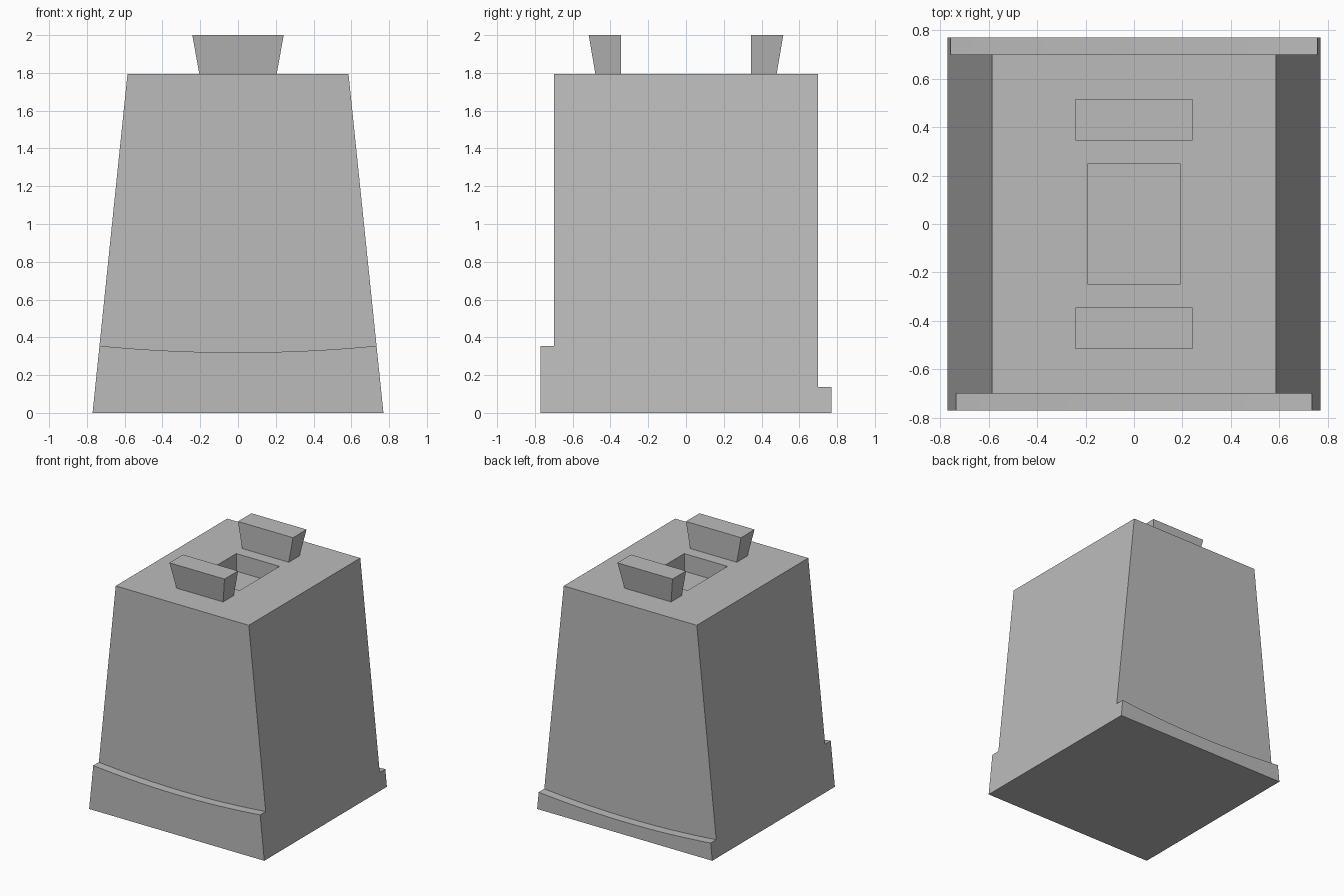
import bpy
import bmesh

if "Cube" in bpy.data.objects:
    bpy.data.objects.remove(bpy.data.objects["Cube"], do_unlink=True)

grey = bpy.data.materials.new("plain_grey")
grey.use_nodes = True
grey.diffuse_color = (0.5, 0.5, 0.5, 1)
grey.node_tree.nodes["Principled BSDF"].inputs["Base Color"].default_value = (0.5, 0.5, 0.5, 1)

HEIGHT, BASE_W, TOP_W = 1.795, 0.77, 0.585
WALL_Y, LIP_Y = 0.70, 0.77
SEGMENTS = 16


def half_width(z):
    return BASE_W + (TOP_W - BASE_W) * z / HEIGHT


def finish(bm, name):
    bmesh.ops.recalc_face_normals(bm, faces=bm.faces)
    mesh = bpy.data.meshes.new(name)
    bm.to_mesh(mesh)
    bm.free()
    mesh.materials.append(grey)
    obj = bpy.data.objects.new(name, mesh)
    bpy.context.collection.objects.link(obj)
    return obj


def rectangle(bm, hx, hy, z):
    return [bm.verts.new((sx * hx, sy * hy, z))
            for sx, sy in ((-1, -1), (1, -1), (1, 1), (-1, 1))]


def ring(bm, a, b):
    for i in range(4):
        j = (i + 1) % 4
        bm.faces.new((a[i], a[j], b[j], b[i]))


def arc(bm, y, edge_z, sag):
    # Dished upper edge of a lip, running from -x to +x
    w = half_width(edge_z)
    ts = [2 * i / SEGMENTS - 1 for i in range(SEGMENTS + 1)]
    return [bm.verts.new((t * w, y, edge_z - sag * (1 - t * t))) for t in ts]


# Tapered body with a dished lip on front and back, and a square socket on top
bm = bmesh.new()
base = rectangle(bm, BASE_W, LIP_Y, 0)
top = rectangle(bm, TOP_W, WALL_Y, HEIGHT)
bm.faces.new(base)

front_outer, front_inner = [arc(bm, y, 0.355, 0.035) for y in (-LIP_Y, -WALL_Y)]
back_outer, back_inner = [arc(bm, y, 0.137, 0.035) for y in (LIP_Y, WALL_Y)]
for outer, inner, (l, r) in ((front_outer, front_inner, (0, 1)),
                             (back_outer, back_inner, (3, 2))):
    bm.faces.new([base[l], base[r]] + outer[::-1])
    bm.faces.new([top[l], top[r]] + inner[::-1])
    for i in range(SEGMENTS):
        bm.faces.new((outer[i], outer[i + 1], inner[i + 1], inner[i]))

# Sloping side walls
for end, f, b in ((0, 0, 3), (-1, 1, 2)):
    bm.faces.new((base[f], front_outer[end], front_inner[end], top[f],
                  top[b], back_inner[end], back_outer[end], base[b]))

# Socket
rim = rectangle(bm, 0.19, 0.25, HEIGHT)
floor = rectangle(bm, 0.19, 0.25, HEIGHT - 0.14)
ring(bm, top, rim)
ring(bm, rim, floor)
bm.faces.new(floor)
finish(bm, "body")

# Flared lugs, upright on their inner faces
for name, side in (("front_lug", -1), ("back_lug", 1)):
    bm = bmesh.new()
    loops = []
    for z, hx, outer_y in ((HEIGHT, 0.205, 0.48), (2.0, 0.242, 0.515)):
        loops.append([bm.verts.new((x, side * y, z)) for x, y in
                      ((-hx, 0.345), (hx, 0.345), (hx, outer_y), (-hx, outer_y))])
    ring(bm, *loops)
    for loop in loops:
        bm.faces.new(loop)
    finish(bm, name)
